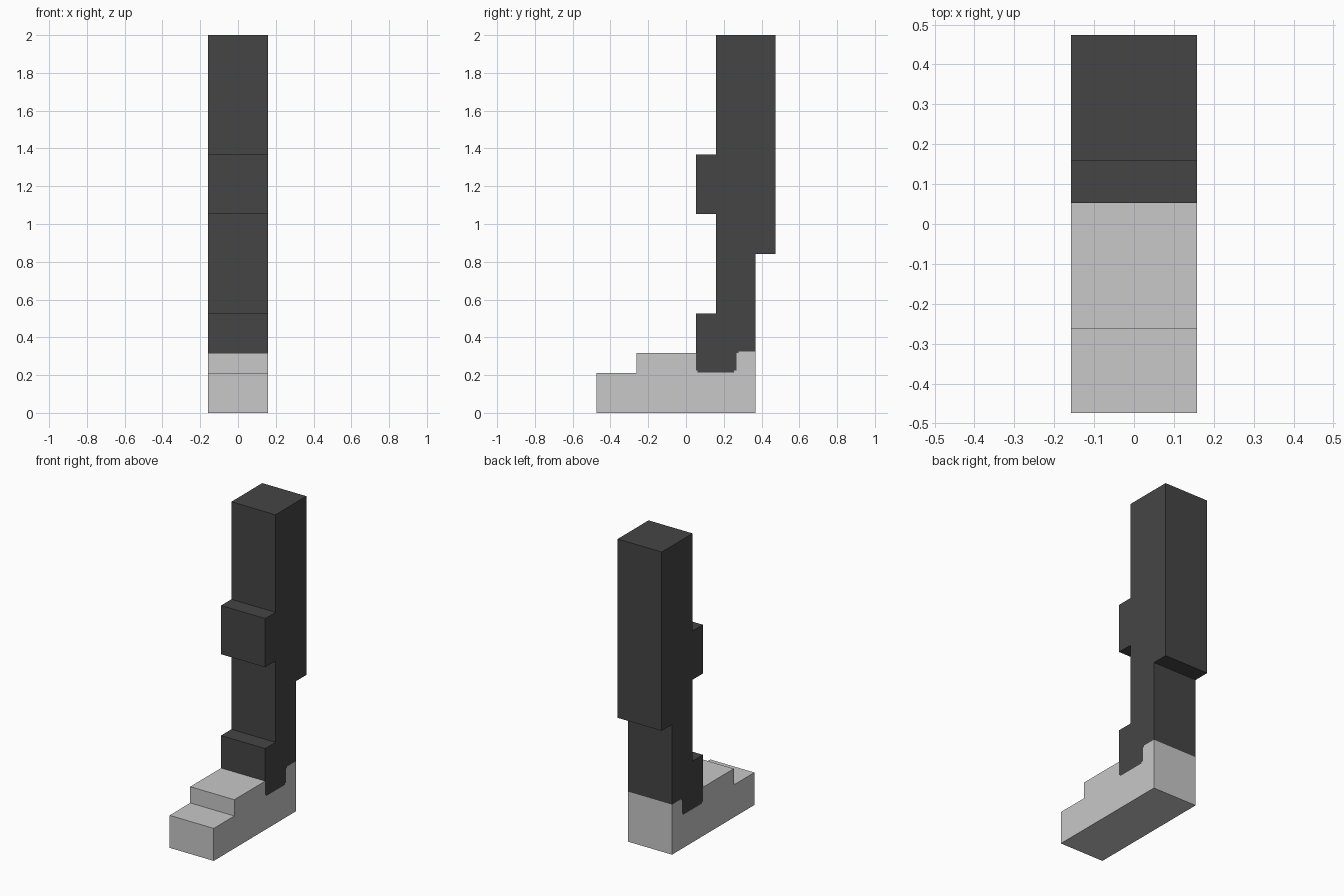
import bpy
import bmesh

if "Cube" in bpy.data.objects:
    bpy.data.objects.remove(bpy.data.objects["Cube"])

U = 2 / 19          # one block unit
HALF_WIDTH = 1.5 * U


def material(name, value):
    m = bpy.data.materials.new(name)
    m.diffuse_color = (value, value, value, 1)
    m.use_nodes = True
    m.node_tree.nodes["Principled BSDF"].inputs["Base Color"].default_value = m.diffuse_color
    return m


def extrude_profile(name, profile, mat):
    """Extrude a side profile, given as (y, z) in block units, across x."""
    bm = bmesh.new()
    face = bm.faces.new([bm.verts.new((-HALF_WIDTH, y * U, z * U)) for y, z in profile])
    out = bmesh.ops.extrude_face_region(bm, geom=[face])
    moved = [v for v in out["geom"] if isinstance(v, bmesh.types.BMVert)]
    bmesh.ops.translate(bm, verts=moved, vec=(2 * HALF_WIDTH, 0, 0))
    bmesh.ops.recalc_face_normals(bm, faces=bm.faces)
    mesh = bpy.data.meshes.new(name)
    bm.to_mesh(mesh)
    bm.free()
    mesh.materials.append(mat)
    obj = bpy.data.objects.new(name, mesh)
    bpy.context.collection.objects.link(obj)
    return obj


dark_grey = material("dark grey", 0.06)
light_grey = material("light grey", 0.58)

# Ankle seam shared by trouser leg and shoe, with small notched corners
seam = [(0.5, 3), (0.5, 2.13), (0.58, 2.13), (0.58, 2.04), (2.42, 2.04),
        (2.42, 2.13), (2.54, 2.13), (2.54, 3.06), (2.63, 3.06), (2.63, 3.14), (3.5, 3.14)]
seam = [(y, z if z < 2.9 else (3 if y < 1 else z - 0.06)) for y, z in seam]

# Shoe with a lower toe cap and a stepped collar
extrude_profile("shoe", [(-4.5, 0), (-4.5, 2), (-2.5, 2), (-2.5, 3)] + seam + [(3.5, 0)],
                light_grey)

# Leg with cuff, knee pad and thicker thigh
extrude_profile("leg", seam + [(3.5, 8), (4.5, 8), (4.5, 19), (1.5, 19),
                               (1.5, 13), (0.5, 13), (0.5, 10), (1.5, 10),
                               (1.5, 5), (0.5, 5)], dark_grey)
